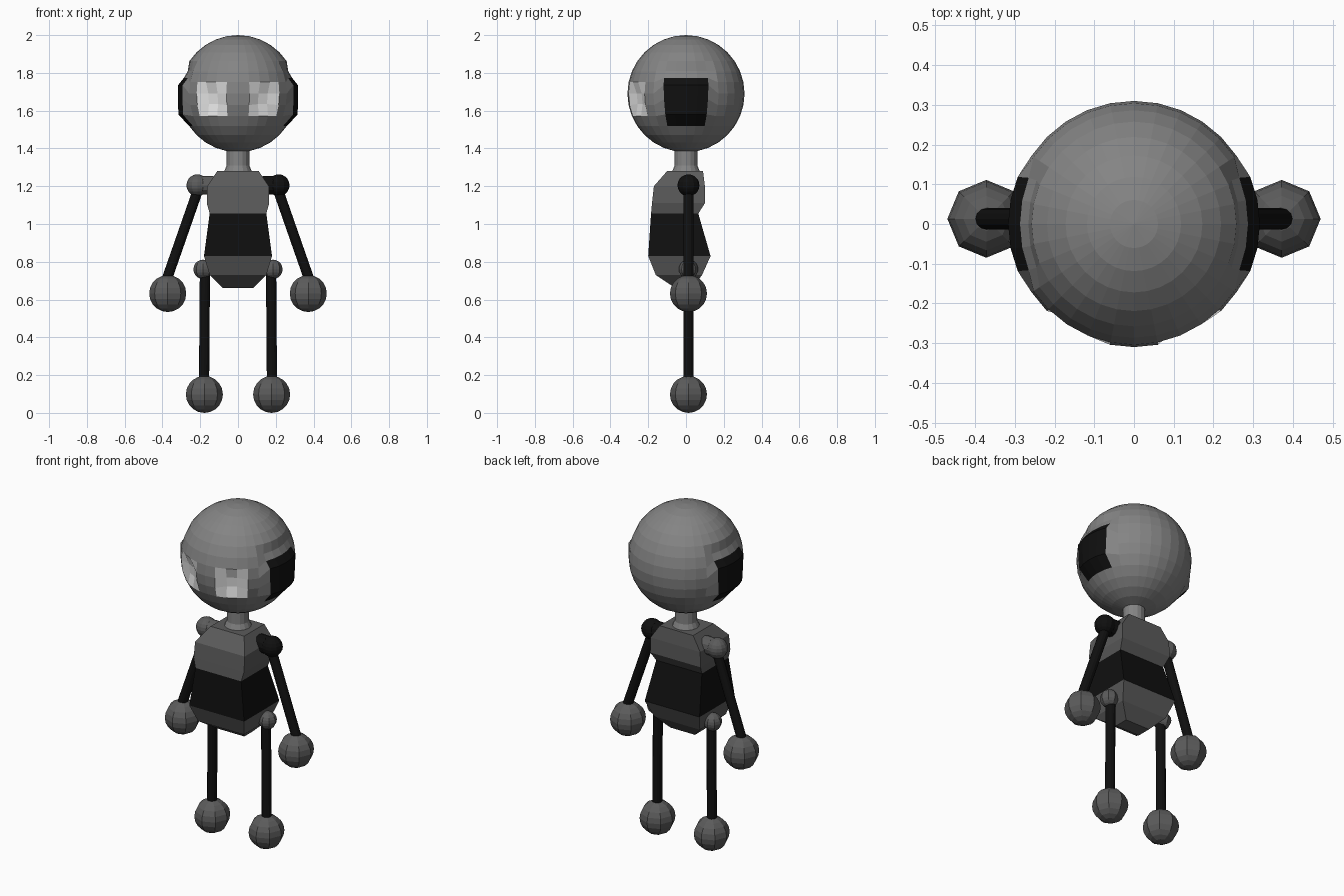
import bpy, bmesh, math
from mathutils import Vector

if "Cube" in bpy.data.objects:
    bpy.data.objects.remove(bpy.data.objects["Cube"])


def material(name, c):
    m = bpy.data.materials.new(name)
    m.diffuse_color = (c, c, c, 1)
    m.use_nodes = True
    m.node_tree.nodes["Principled BSDF"].inputs["Base Color"].default_value = m.diffuse_color
    return m


GREY = material("mid grey", 0.23)
DARK = material("dark grey", 0.105)
BLACK = material("black", 0.005)
WHITE = material("eye white", 0.85)


def finish(bm, name, *mats):
    bmesh.ops.recalc_face_normals(bm, faces=bm.faces)
    me = bpy.data.meshes.new(name)
    bm.to_mesh(me)
    bm.free()
    for m in mats:
        me.materials.append(m)
    ob = bpy.data.objects.new(name, me)
    bpy.context.collection.objects.link(ob)
    return ob


def ball(name, loc, r, mat, segs=8, rings=10):
    bm = bmesh.new()
    bmesh.ops.create_uvsphere(bm, u_segments=segs, v_segments=rings, radius=r)
    finish(bm, name, mat).location = loc


def rod(name, a, b, r1, r2, mat, segs=12):
    a, b = Vector(a), Vector(b)
    bm = bmesh.new()
    bmesh.ops.create_cone(bm, cap_ends=True, segments=segs, radius1=r1, radius2=r2,
                          depth=(b - a).length)
    ob = finish(bm, name, mat)
    ob.location = (a + b) / 2
    ob.rotation_mode = 'QUATERNION'
    ob.rotation_quaternion = (b - a).to_track_quat('Z', 'Y')


# Head: sphere with coloured face patches for eyes and ear pads
R = 0.31
bm = bmesh.new()
bmesh.ops.create_uvsphere(bm, u_segments=32, v_segments=16, radius=R)
for f in bm.faces:
    c = f.calc_center_median()
    lat = math.degrees(math.asin(c.z / c.length))
    side = math.degrees(math.atan2(abs(c.x), -c.y))   # 0 = front, 90 = side
    if 11.25 < side < 45 and -22.5 < lat < 11.25:
        f.material_index = 1
    elif abs(side - 90) < 22.5 and -33.75 < lat < 11.25:
        f.material_index = 2

# Ear pads bulge out, the rows above are pressed in: row -> (x at centre, z)
ear_rows = {2: (0.266, 0.119), 1: (0.287, 0.083), 0: (0.317, 0.045),
            -1: (0.317, -0.03), -2: (0.316, -0.11)}
for v in bm.verts:
    lat = math.degrees(math.asin(max(-1, min(1, v.co.z / R))))
    side = math.degrees(math.atan2(abs(v.co.x), -v.co.y))
    row = round(lat / 11.25)
    if abs(side - 90) < 23 and row in ear_rows:
        x, z = ear_rows[row]
        v.co.x *= x / (R * math.cos(math.radians(row * 11.25)))
        v.co.z = z
    # Eye sockets: inner vertices pushed inwards
    elif all(f.material_index == 1 for f in v.link_faces):
        v.co *= 0.91
finish(bm, "head", GREY, WHITE, BLACK).location = (0, 0, 1.69)

# Neck
rod("neck", (0, 0, 1.31), (0, 0, 1.41), 0.06, 0.06, GREY, 16)
rod("neck_base", (0, 0, 1.27), (0, 0, 1.31), 0.077, 0.06, GREY, 16)

# Torso: stacked rectangles (z, half width, front y, back y)
levels = [(0.66, 0.08, -0.055, 0.03), (0.73, 0.15, -0.16, 0.085), (0.83, 0.18, -0.20, 0.13),
          (1.055, 0.15, -0.185, 0.065), (1.11, 0.165, -0.18, 0.10),
          (1.20, 0.163, -0.17, 0.10), (1.28, 0.11, -0.10, 0.09)]
bm = bmesh.new()
loops = [[bm.verts.new(p) for p in ((-w, y0, z), (w, y0, z), (w, y1, z), (-w, y1, z))]
         for z, w, y0, y1 in levels]
for lo, hi in zip(loops, loops[1:]):
    for i in range(4):
        j = (i + 1) % 4
        f = bm.faces.new((lo[i], lo[j], hi[j], hi[i]))
        f.material_index = int(0.83 < f.calc_center_median().z < 1.055)
bm.faces.new(loops[0][::-1])
bm.faces.new(loops[-1])
finish(bm, "torso", DARK, BLACK)

# Limbs, mirrored; the shoulders differ in colour
Y = 0.013
for s, side in ((-1, "left"), (1, "right")):
    shoulder = BLACK if s > 0 else DARK
    ball(side + "_shoulder", (s * 0.215, Y, 1.205), 0.058, shoulder, 12, 10)
    rod(side + "_shoulder_link", (s * 0.13, Y, 1.205), (s * 0.215, Y, 1.205),
        0.05, 0.05, shoulder)
    rod(side + "_arm", (s * 0.383, Y, 0.69), (s * 0.205, Y, 1.2), 0.027, 0.027, BLACK)
    ball(side + "_hand", (s * 0.372, Y, 0.632), 0.098, DARK)
    ball(side + "_hip", (s * 0.185, Y, 0.76), 0.051, DARK)
    rod(side + "_leg", (s * 0.18, Y, 0.12), (s * 0.175, Y, 0.76), 0.027, 0.027, BLACK)
    ball(side + "_foot", (s * 0.178, Y, 0.098), 0.098, DARK)
